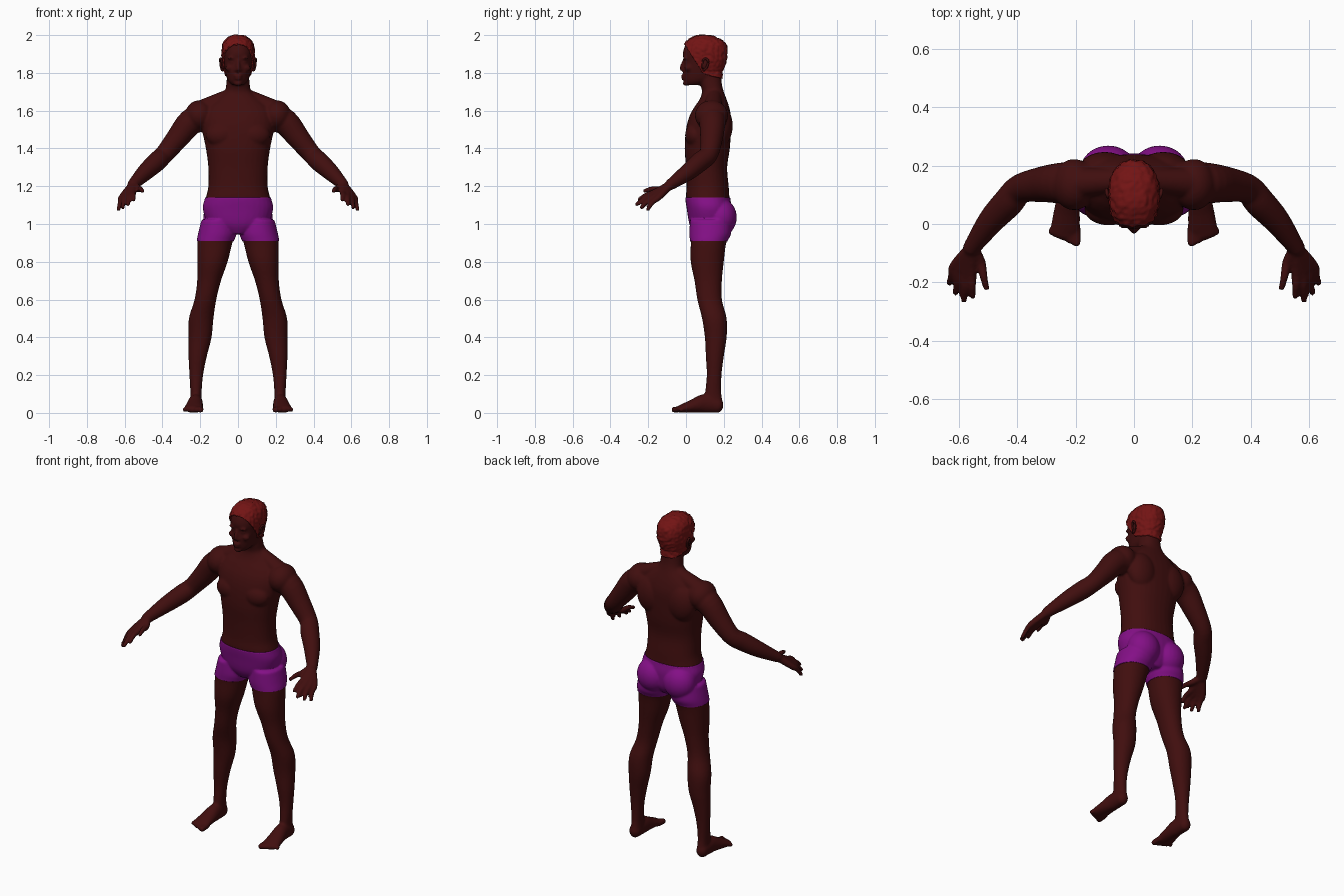
import bpy, bmesh, math
from mathutils import Vector, noise

cube = bpy.data.objects.get("Cube")
if cube:
    bpy.data.objects.remove(cube, do_unlink=True)


def material(name, rgb):
    m = bpy.data.materials.new(name)
    m.use_nodes = True
    m.diffuse_color = (*rgb, 1)
    bsdf = m.node_tree.nodes["Principled BSDF"]
    bsdf.inputs["Base Color"].default_value = (*rgb, 1)
    bsdf.inputs["Roughness"].default_value = 0.8
    return m


SKIN = material("dark_brown_skin", (0.052, 0.0045, 0.0045))
HAIR = material("red_brown_hair", (0.17, 0.007, 0.007))
CLOTH = material("purple_cloth", (0.23, 0.005, 0.24))
SEG, SUB = 32, 4


def smooth_rows(rows):
    """Catmull-Rom interpolation between rows of numbers."""
    out = []
    for i in range(len(rows) - 1):
        a, b, c, d = (rows[min(max(i + k, 0), len(rows) - 1)] for k in (-1, 0, 1, 2))
        for s in range(SUB):
            t = s / SUB
            out.append([q + 0.5 * t * (r - p + t * (2 * p - 5 * q + 4 * r - w
                        + t * (3 * (q - r) + w - p))) for p, q, r, w in zip(a, b, c, d)])
    return out + [list(rows[-1])]


def skin_rings(bm, rings):
    loops = [[bm.verts.new(p) for p in ring] for ring in rings]
    for a, b in zip(loops, loops[1:]):
        for i in range(SEG):
            j = (i + 1) % SEG
            bm.faces.new((a[i], a[j], b[j], b[i]))
    bm.faces.new(loops[0][::-1])
    bm.faces.new(loops[-1])


def section(power):
    for i in range(SEG):
        a = math.tau * i / SEG
        yield tuple(math.copysign(abs(f) ** power, f) for f in (math.cos(a), math.sin(a)))


def stack(bm, rows, side=1, power=0.88):
    """Level sections, each row: z, x from, x to, y from, y to."""
    skin_rings(bm, [[Vector((side * ((x0 + x1) + c * (x1 - x0)) / 2,
                             ((y0 + y1) + s * (y1 - y0)) / 2, z))
                     for c, s in section(power)] for z, x0, x1, y0, y1 in smooth_rows(rows)])


def ball(bm, x, y, z, rx, ry=None, rz=None, side=1):
    ry, rz = ry or rx, rz or rx
    made = bmesh.ops.create_uvsphere(bm, u_segments=24, v_segments=16, radius=1)
    for v in made["verts"]:
        v.co = (side * (x + v.co.x * rx), y + v.co.y * ry, z + v.co.z * rz)


def tube(bm, rows, side=1):
    """Round limb, each row: x, y, z, width radius and optional height radius."""
    rows = [r if len(r) == 5 else (*r, r[3]) for r in rows]
    pts = smooth_rows(rows)
    centres = [Vector(p[:3]) for p in pts]
    rings = []
    for i, p in enumerate(pts):
        t = (centres[min(i + 1, len(pts) - 1)] - centres[max(i - 1, 0)]).normalized()
        u = t.cross(Vector((0, 0, 1))).normalized()
        v = u.cross(t)
        ring = [centres[i] + u * (c * p[3]) + v * (s * p[4]) for c, s in section(1)]
        rings.append([Vector((side * q.x, q.y, q.z)) for q in ring])
    skin_rings(bm, rings)
    for x, y, z, a, b in (rows[0], rows[-1]):
        ball(bm, x, y, z, a, min(a, b), b, side)


def finish(name, bm, mat):
    bmesh.ops.recalc_face_normals(bm, faces=bm.faces)
    mesh = bpy.data.meshes.new(name)
    bm.to_mesh(mesh)
    bm.free()
    mesh.materials.append(mat)
    mesh.shade_smooth()
    ob = bpy.data.objects.new(name, mesh)
    bpy.context.collection.objects.link(ob)
    return ob


bm = bmesh.new()

# Trunk and neck
trunk = [(0.95, .06, .05, .2), (1.0, .15, .022, .23), (1.08, .182, .008, .238),
         (1.14, .17, .0, .23), (1.2, .157, .003, .226), (1.3, .157, .0, .218),
         (1.4, .17, -.007, .232), (1.5, .19, .0, .238), (1.57, .19, .018, .238),
         (1.62, .165, .045, .228), (1.66, .12, .072, .215), (1.7, .073, .085, .2),
         (1.74, .062, .075, .19), (1.8, .058, .06, .185)]
stack(bm, [(z, -w, w, a, b) for z, w, a, b in trunk])

# Head
head = [(1.735, .03, .005, .07), (1.755, .05, -.008, .13), (1.78, .061, -.012, .165),
        (1.82, .07, -.015, .19), (1.86, .077, -.01, .205), (1.9, .08, -.017, .212),
        (1.94, .077, -.007, .21), (1.965, .066, .01, .19), (1.985, .042, .042, .15),
        (1.993, .015, .07, .12)]
stack(bm, [(z, -w, w, a, b) for z, w, a, b in head])

# Nose, lips and chin
tube(bm, [(0, -.010, 1.87, .007), (0, -.020, 1.84, .010), (0, -.025, 1.822, .011)])
ball(bm, 0, -.016, 1.785, .024, .011, .007)
ball(bm, 0, -.014, 1.769, .021, .011, .007)
ball(bm, 0, -.001, 1.745, .024, .016, .014)

leg = [(1.02, .02, .19, .025, .235), (.95, .012, .207, .022, .235), (.9, .03, .215, .025, .213),
       (.8, .055, .216, .025, .2), (.7, .09, .216, .045, .19), (.6, .115, .23, .06, .19),
       (.5, .13, .26, .085, .215), (.4, .14, .262, .1, .215), (.3, .165, .262, .105, .2),
       (.2, .185, .257, .11, .188), (.1, .193, .252, .1, .187), (.04, .19, .255, .09, .2)]
# Knuckle and tip of each finger, thumb last
fingers = [((.615, -.143, 1.142), (.632, -.202, 1.078)), ((.598, -.157, 1.15), (.61, -.235, 1.088)),
           ((.578, -.168, 1.157), (.582, -.26, 1.104)), ((.556, -.17, 1.165), (.552, -.248, 1.128)),
           ((.525, -.13, 1.185), (.506, -.218, 1.175))]

for s in (1, -1):
    # Face details
    ball(bm, .011, -.016, 1.815, .009, side=s)
    ball(bm, .032, -.004, 1.878, .026, .012, .008, s)
    ball(bm, .031, .002, 1.857, .014, .01, .008, s)
    ball(bm, .043, .012, 1.825, .024, .02, .018, s)
    # Chest, shoulder blades and buttocks
    ball(bm, .085, .05, 1.47, .085, .055, .065, s)
    ball(bm, .1, .185, 1.52, .09, .062, .11, s)
    ball(bm, .088, .185, 1.035, .092, .08, .095, s)
    # Shoulder and arm
    tube(bm, [(.04, .15, 1.68, .038), (.2, .14, 1.6, .053)], s)
    ball(bm, .205, .135, 1.575, .075, .088, .08, s)
    tube(bm, [(.17, .14, 1.57, .075), (.25, .14, 1.54, .07), (.32, .135, 1.455, .06),
              (.39, .12, 1.37, .05), (.43, .075, 1.33, .052), (.49, .01, 1.275, .045),
              (.555, -.08, 1.21, .03)], s)
    # Hand
    for knuckle, tip in fingers:
        k, e = Vector(knuckle), Vector(tip)
        mid = (k + e) / 2 + Vector((0, -.004, .006))
        tube(bm, [(.555, -.08, 1.21, .022), (*k, .017), (*mid, .0135), (*e, .011)], s)
    # Leg and foot
    stack(bm, leg, s, 0.95)
    tube(bm, [(.225, .165, .04, .033, .04), (.225, .1, .05, .038, .05), (.23, .04, .037, .045, .036),
              (.235, -.015, .024, .05, .024), (.235, -.035, .02, .045, .018)], s)
    for i in range(5):
        x = .198 + .0195 * i
        r = .016 - .0012 * i
        tube(bm, [(x, -.015, .02, r), (x + .002 * i, -.062 + .009 * i, .017, r)], s)

body = finish("body", bm, SKIN)

# Fuse the body parts into one soft surface
fuse = body.modifiers.new("fuse", "REMESH")
fuse.mode = "VOXEL"
fuse.voxel_size = 0.0072
soften = body.modifiers.new("soften", "SMOOTH")
soften.iterations = 3
fused = bpy.data.meshes.new_from_object(
    body.evaluated_get(bpy.context.evaluated_depsgraph_get()))
body.modifiers.clear()
body.data = fused
if not fused.materials:
    fused.materials.append(SKIN)
fused.shade_smooth()


def shell(name, planes, lift, bump, mat):
    """Layer worn over the body, trimmed by planes of (point, kept direction)."""
    bm = bmesh.new()
    bm.from_mesh(fused)
    for point, keep in planes:
        bmesh.ops.bisect_plane(bm, geom=bm.verts[:] + bm.edges[:] + bm.faces[:],
                               plane_co=point, plane_no=keep, clear_inner=True)
    bm.normal_update()
    for v, n in [(v, v.normal.copy()) for v in bm.verts]:
        v.co += n * (lift + bump * noise.noise(v.co * 70))
    ob = finish(name, bm, mat)
    thick = ob.modifiers.new("thickness", "SOLIDIFY")
    thick.thickness = lift + bump
    thick.offset = -1


# Shorts and hair
shell("shorts", [((0, 0, .91), (0, 0, 1)), ((0, 0, 1.14), (0, 0, -1)),
                 ((.3, 0, 0), (-1, 0, 0)), ((-.3, 0, 0), (1, 0, 0))], .004, 0, CLOTH)
shell("hair", [((0, 0, 1.945), (0, .145, .09)), ((0, .085, 1.8), (0, .035, .115))],
      .008, .006, HAIR)

# Ears
for s, label in ((1, "left"), (-1, "right")):
    bm = bmesh.new()
    ball(bm, .08, .1, 1.845, .011, .017, .028, s)
    tube(bm, [(.082, .088, 1.825, .005), (.088, .09, 1.865, .005), (.093, .105, 1.875, .006),
              (.094, .118, 1.86, .006), (.09, .11, 1.83, .006), (.083, .095, 1.815, .007)], s)
    finish(label + "_ear", bm, SKIN)
